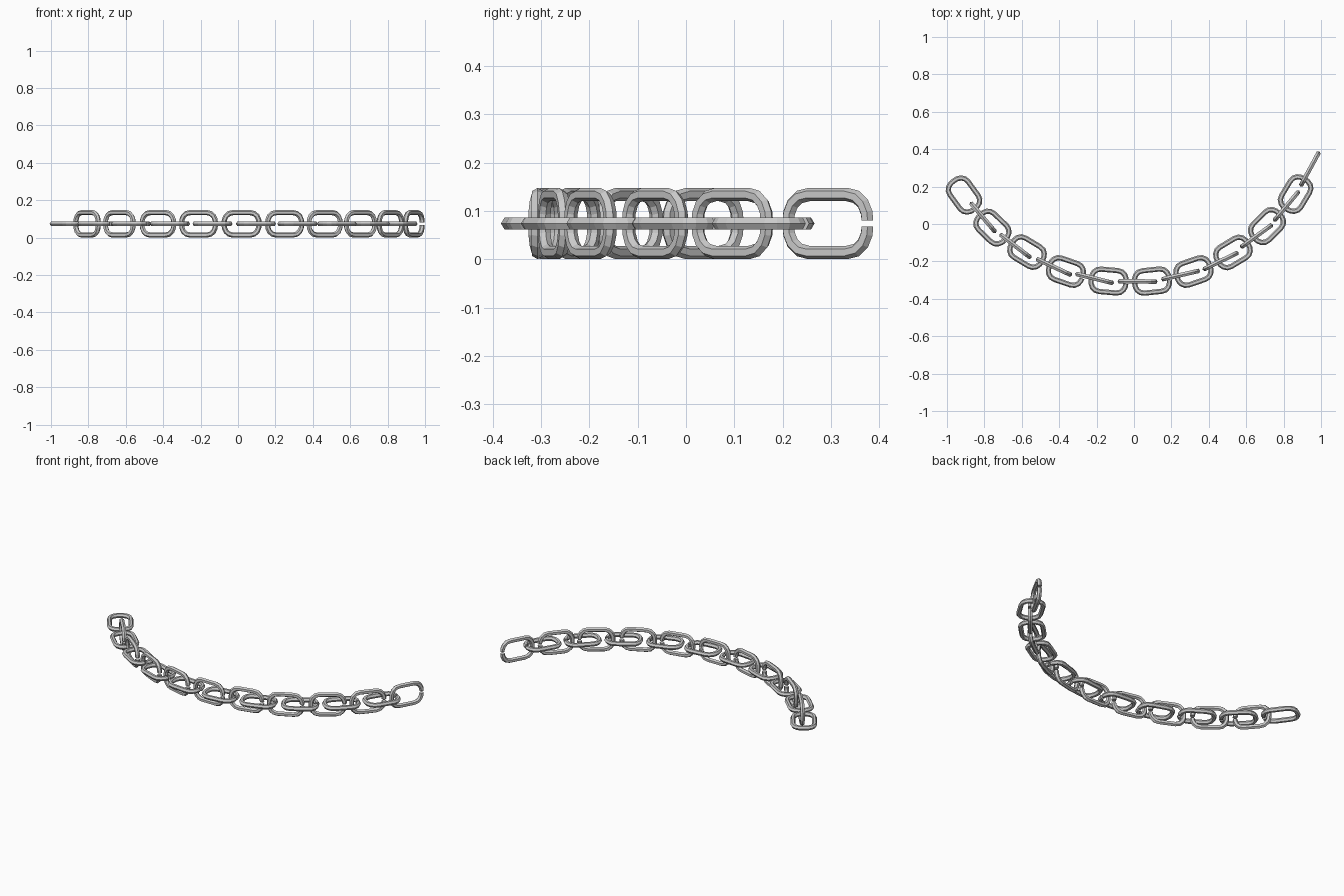
import bpy, bmesh, math
from mathutils import Vector, Matrix

if "Cube" in bpy.data.objects:
    bpy.data.objects.remove(bpy.data.objects["Cube"])

R, SIDES, Z = 0.0138, 6, 0.074

# Centre line of one open link: rounded oblong with a small gap at its +x end
corner = [(0.093, 0.0065), (0.0915, 0.022), (0.083, 0.041), (0.067, 0.055), (0.045, 0.060)]
upper = corner + [(-x, y) for x, y in reversed(corner)]
path = upper + [(x, -y) for x, y in reversed(upper)]
path = [Vector((x, y, 0)) for x, y in path]


def make_link_mesh():
    bm = bmesh.new()
    rings = []
    up = Vector((0, 0, 1))
    last = len(path) - 1
    for i, p in enumerate(path):
        # mitred outward direction at each path point
        a = (path[min(i, last - 1) + 1] - path[min(i, last - 1)]).normalized()
        b = (path[max(i, 1)] - path[max(i, 1) - 1]).normalized()
        if i in (0, last):
            out = Vector((1, 0, 0))
        else:
            t = (a + b).normalized()
            out = t.cross(up) / max(t.dot(a), 0.5)
        ring = []
        for k in range(SIDES):
            ang = 2 * math.pi * k / SIDES
            ring.append(bm.verts.new(p + out * R * math.cos(ang) + up * R * math.sin(ang)))
        rings.append(ring)
    for r0, r1 in zip(rings, rings[1:]):
        for k in range(SIDES):
            n = (k + 1) % SIDES
            bm.faces.new((r0[k], r0[n], r1[n], r1[k]))
    bm.faces.new(rings[0])
    bm.faces.new(rings[-1])
    bmesh.ops.recalc_face_normals(bm, faces=bm.faces)
    mesh = bpy.data.meshes.new("chain_link")
    bm.to_mesh(mesh)
    bm.free()
    return mesh


# Link positions along the curve: x, y, heading in degrees
flat_links = [
    (-0.909, 0.155, -54), (-0.757, -0.019, -44), (-0.572, -0.150, -31),
    (-0.364, -0.254, -19), (-0.136, -0.305, -5), (0.096, -0.305, 6),
    (0.318, -0.254, 19), (0.529, -0.152, 31), (0.711, -0.011, 45), (0.864, 0.160, 59)]
upright_links = [
    (-0.807, 0.035, -50), (-0.634, -0.118, -37.5), (-0.428, -0.230, -25),
    (-0.211, -0.291, -14), (0.019, -0.307, -0.5), (0.249, -0.273, 13),
    (0.463, -0.198, 26), (0.655, -0.064, 36), (0.815, 0.096, 50), (0.940, 0.294, 61.5)]

link_mesh = make_link_mesh()
for name, links, roll in (("flat_link", flat_links, 0), ("upright_link", upright_links, 90)):
    for i, (x, y, heading) in enumerate(links):
        ob = bpy.data.objects.new(f"{name}_{i + 1}", link_mesh)
        ob.matrix_world = (Matrix.Translation((x, y, Z))
                           @ Matrix.Rotation(math.radians(heading), 4, 'Z')
                           @ Matrix.Rotation(math.radians(roll), 4, 'X'))
        bpy.context.collection.objects.link(ob)
